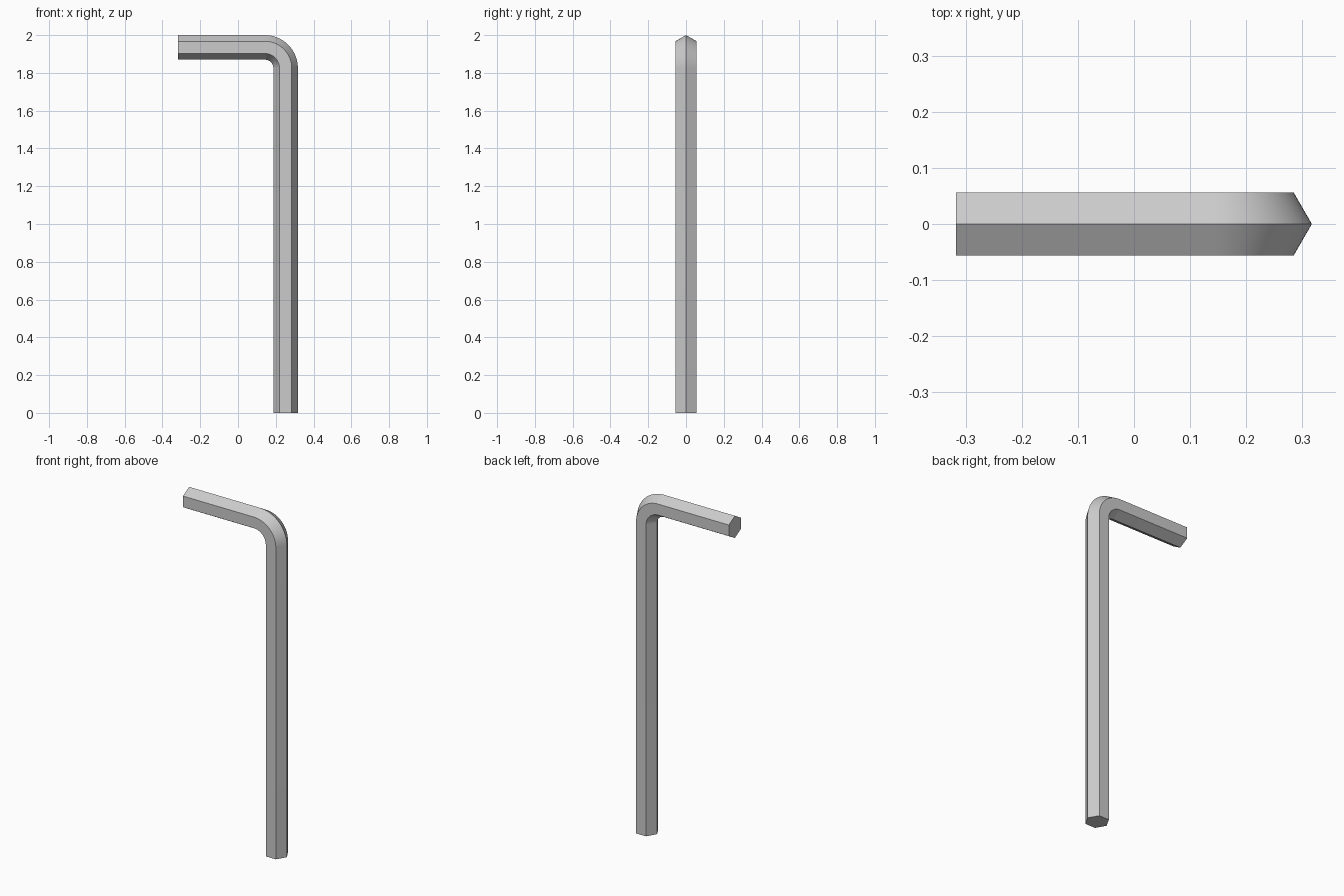
import bpy, bmesh, math
from mathutils import Vector

if "Cube" in bpy.data.objects:
    bpy.data.objects.remove(bpy.data.objects["Cube"])

R = 0.065                      # hexagon corner radius
HALF = 0.317                   # half width in x
BEND = 0.11                    # bend radius of the centre line
STEPS = 24
cx, cz = HALF - R - BEND, 2.0 - R - BEND   # bend centre

# Centre line stations: (x, z, angle of outward normal)
stations = [(cx + BEND, 0.0, 0.0)]
for i in range(STEPS + 1):
    a = math.pi / 2 * i / STEPS
    stations.append((cx + BEND * math.cos(a), cz + BEND * math.sin(a), a))
stations.append((-HALF, cz + BEND, math.pi / 2))

# Sweep the hexagon along the path, a corner facing outward
bm = bmesh.new()
rings = []
for x, z, a in stations:
    out = Vector((math.cos(a), 0, math.sin(a)))
    ring = []
    for k in range(6):
        t = k * math.pi / 3
        ring.append(bm.verts.new(Vector((x, 0, z)) + out * R * math.cos(t)
                                 + Vector((0, R * math.sin(t), 0))))
    rings.append(ring)
for r0, r1 in zip(rings, rings[1:]):
    for k in range(6):
        n = (k + 1) % 6
        bm.faces.new((r0[k], r0[n], r1[n], r1[k]))
# Flat end caps
bm.faces.new(rings[0])
bm.faces.new(rings[-1])
bmesh.ops.recalc_face_normals(bm, faces=bm.faces[:])

mesh = bpy.data.meshes.new("hex_key")
bm.to_mesh(mesh)
bm.free()
key = bpy.data.objects.new("hex_key", mesh)
bpy.context.collection.objects.link(key)

# Smooth along the bend, crisp hexagon edges
bpy.context.view_layer.objects.active = key
key.select_set(True)
bpy.ops.object.shade_smooth_by_angle(angle=math.radians(30))
